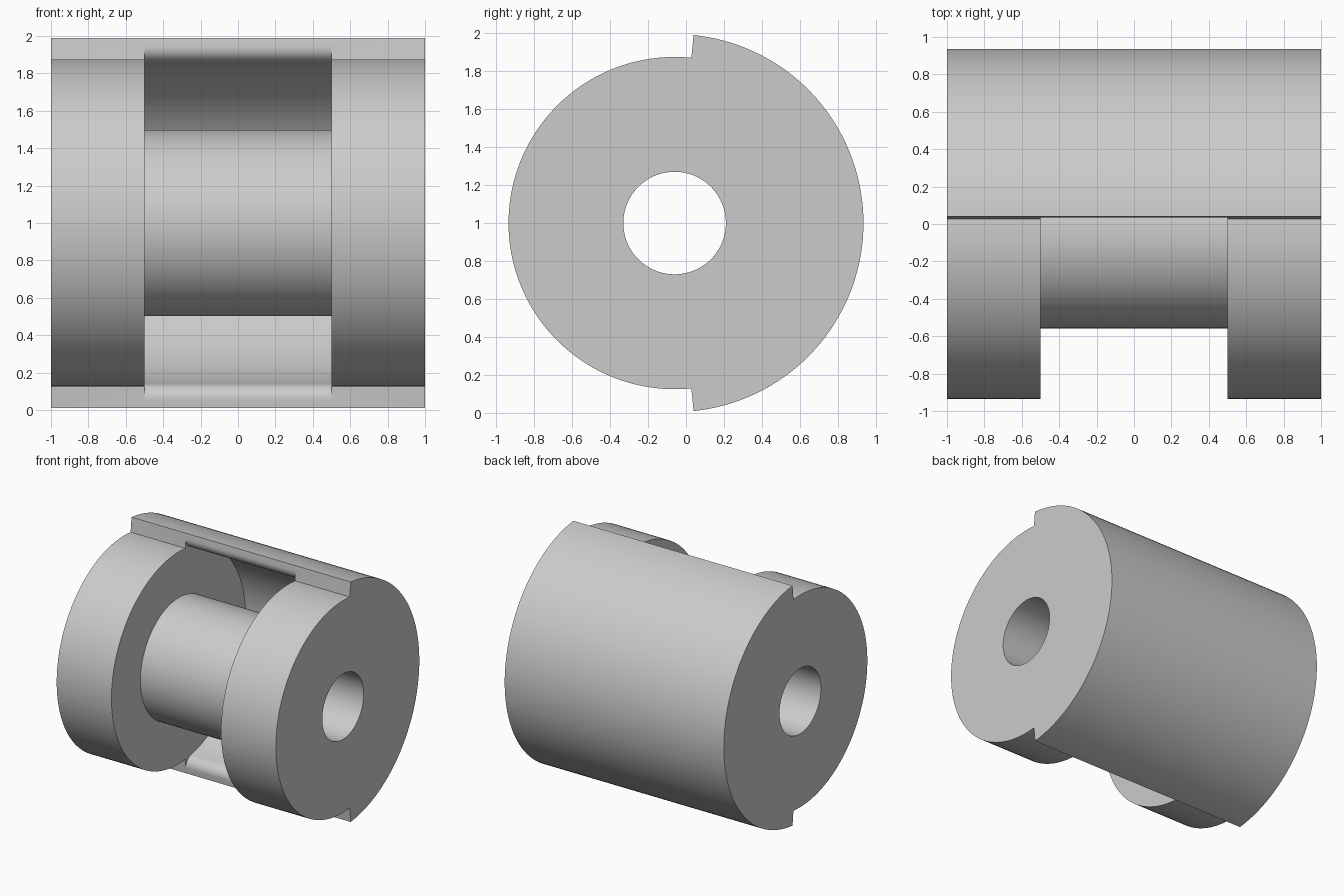
import bpy
import bmesh
from math import sin, cos, asin, atan2, radians, pi

cube = bpy.data.objects.get("Cube")
if cube:
    bpy.data.objects.remove(cube, do_unlink=True)

AXIS_Y, AXIS_Z = -0.06, 1.0
BORE, CORE, DRUM, SHELL = 0.27, 0.4975, 0.875, 0.995
FILLET = 0.08
END, SLOT = 1.0, 0.5         # half lengths of the body and of the opening
STEP = atan2(0.1, 0.99)      # tilt of the radial step, from straight up

bm = bmesh.new()


def spread_angles(start, end, count):
    return [start + (end - start) * i / count for i in range(count + 1)]


def place(angle, section):
    """Verts for a section of (x, radius) points turned about the axis."""
    return [bm.verts.new((x, AXIS_Y + r * sin(angle), AXIS_Z + r * cos(angle)))
            for x, r in section]


def sweep(stations):
    """Skin closed sections given as (angle, section) pairs."""
    rows = [place(angle, section) for angle, section in stations]
    for a, b in zip(rows, rows[1:]):
        for k in range(len(a)):
            n = (k + 1) % len(a)
            bm.faces.new((a[k], a[n], b[n], b[k]))


# Rounded lip: inner radius of the shell, from the step to the tangent point
reach = DRUM + FILLET
blend = asin(FILLET / reach)
lip = []
for t in spread_angles(0, pi / 2, 10):
    d = asin(FILLET / reach * cos(t))
    lip.append((STEP + blend - d, reach * cos(d) - FILLET * sin(t)))
lower_lip = [(pi - angle, radius) for angle, radius in reversed(lip)]
middle = [(angle, DRUM) for angle in
          spread_angles(STEP + blend, pi - STEP - blend, 64)[1:-1]]
inside = lip + middle + lower_lip

# Back half: full-length shell outside, cavity around the core inside
shell = [(-END, BORE), (-END, DRUM), (-END, SHELL),
         (END, SHELL), (END, DRUM), (END, BORE)]
sweep([(angle, shell) for angle, radius in inside])
sweep([(angle, [(-SLOT, CORE), (-SLOT, radius), (SLOT, radius), (SLOT, CORE)])
       for angle, radius in inside])

# Front half: two flanges joined by the core
spool = [(-END, BORE), (-END, DRUM), (-SLOT, DRUM), (-SLOT, CORE),
         (SLOT, CORE), (SLOT, DRUM), (END, DRUM), (END, BORE)]
sweep([(angle, spool) for angle in spread_angles(pi - STEP, 2 * pi + STEP, 80)])

# Radial step faces along the top and bottom of the shell
edge = lip[0][1]
step_face = [(-END, DRUM), (-END, SHELL), (END, SHELL), (END, DRUM),
             (SLOT, DRUM), (SLOT, edge), (-SLOT, edge), (-SLOT, DRUM)]
for angle in (STEP, pi - STEP):
    bm.faces.new(place(angle, step_face))

bmesh.ops.remove_doubles(bm, verts=bm.verts, dist=1e-5)
bmesh.ops.recalc_face_normals(bm, faces=bm.faces)
mesh = bpy.data.meshes.new("spool_body")
bm.to_mesh(mesh)
bm.free()
body = bpy.data.objects.new("spool_body", mesh)
bpy.context.collection.objects.link(body)

# Plain grey finish
grey = bpy.data.materials.new("plain_grey")
grey.use_nodes = True
colour = (0.6, 0.6, 0.6, 1.0)
grey.diffuse_color = colour
grey.node_tree.nodes["Principled BSDF"].inputs["Base Color"].default_value = colour
mesh.materials.append(grey)

bpy.context.view_layer.objects.active = body
body.select_set(True)
bpy.ops.object.shade_smooth_by_angle(angle=radians(30))
